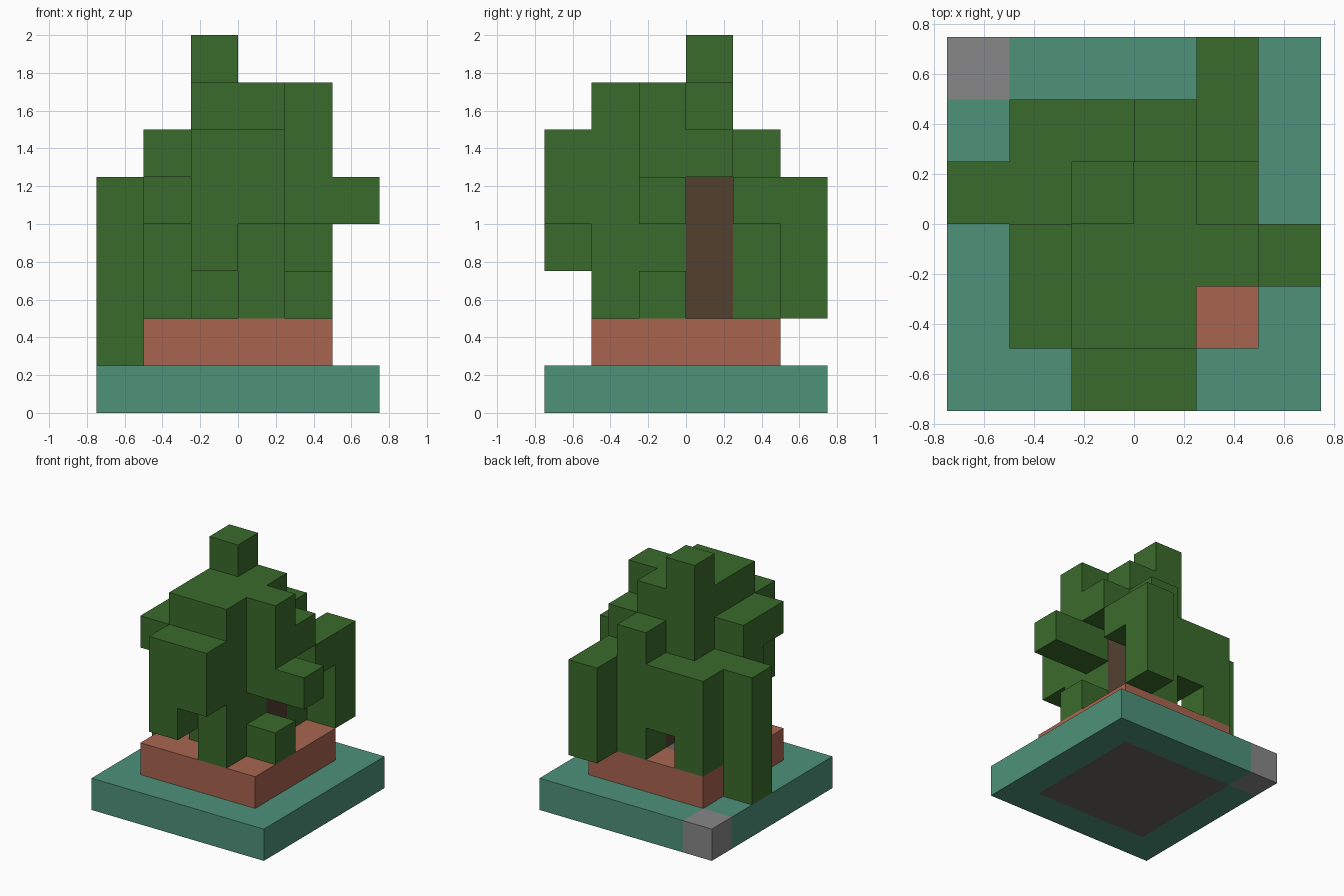
import bpy
import bmesh
from mathutils import Vector

if "Cube" in bpy.data.objects:
    bpy.data.objects.remove(bpy.data.objects["Cube"])

UNIT = 0.25
ORIGIN = Vector((-0.75, -0.75, 0.0))


def make_material(name, hex_code):
    def linear(c):
        return c / 12.92 if c <= 0.04045 else ((c + 0.055) / 1.055) ** 2.4
    rgb = [linear(int(hex_code[i:i + 2], 16) / 255) for i in (0, 2, 4)]
    mat = bpy.data.materials.new(name)
    mat.use_nodes = True
    mat.diffuse_color = (*rgb, 1)
    bsdf = mat.node_tree.nodes["Principled BSDF"]
    bsdf.inputs["Base Color"].default_value = (*rgb, 1)
    return mat


def block(xs, ys, zs):
    """All grid cells in a block; each digit pair is first and last cell."""
    spans = [range(int(s[0]), int(s[-1]) + 1) for s in (xs, ys, zs)]
    return {(x, y, z) for x in spans[0] for y in spans[1] for z in spans[2]}


def blocks(text):
    cells = set()
    for item in text.split():
        cells |= block(*item.split("/"))
    return cells


# Plinth, pot and soil
stone_corner = block("0", "5", "0")
soil = block("14", "14", "0") | block("23", "23", "1")
plinth = block("05", "05", "0") - soil - stone_corner
pot = block("14", "14", "1") - soil
trunk = block("3", "3", "24")

# Foliage as x/y/z blocks
crown = blocks("2/3/7 23/13/6 4/2/46 23/13/5 4/3/5 3/4/25")
front_leaves = blocks("2/0/35 3/0/45 23/12/34 3/1/2 23/2/2 4/2/2")
left_leaves = blocks("5/2/4 4/4/4 4/5/24")
right_leaves = blocks("1/12/5 1/23/4 0/3/14 2/3/34")
back_leaves = blocks("1/4/24 2/4/34")

green = make_material("leaf green", "3a6b2b")
parts = [
    ("plinth", plinth, make_material("teal", "4e927a")),
    ("plinth_corner", stone_corner, make_material("grey stone", "878787")),
    ("soil", soil, make_material("soil grey", "6b6560")),
    ("pot", pot, make_material("terracotta", "a9654f")),
    ("trunk", trunk, make_material("bark brown", "52402f")),
    ("crown", crown, green),
    ("front_leaves", front_leaves, green),
    ("left_leaves", left_leaves, green),
    ("right_leaves", right_leaves, green),
    ("back_leaves", back_leaves, green),
]
occupied = set().union(*(cells for _, cells, _ in parts))


def build(name, cells, mat):
    """Make an object from the outer faces of its cells."""
    bm = bmesh.new()
    for cell in sorted(cells):
        centre = Vector(cell) + Vector((0.5, 0.5, 0.5))
        for axis in range(3):
            for sign in (-1, 1):
                n = Vector((0, 0, 0))
                n[axis] = sign
                if tuple(int(c + d) for c, d in zip(cell, n)) in occupied:
                    continue
                u = Vector((0, 0, 0))
                u[(axis + 1) % 3] = 0.5
                v = n.cross(u)
                mid = centre + n * 0.5
                ring = (mid - u - v, mid + u - v, mid + u + v, mid - u + v)
                bm.faces.new([bm.verts.new(ORIGIN + p * UNIT) for p in ring])
    bmesh.ops.remove_doubles(bm, verts=bm.verts, dist=0.001)
    # Merge neighbouring coplanar squares into clean flat faces
    bmesh.ops.dissolve_limit(bm, angle_limit=0.01, verts=bm.verts, edges=bm.edges)
    mesh = bpy.data.meshes.new(name)
    bm.to_mesh(mesh)
    bm.free()
    mesh.materials.append(mat)
    bpy.context.collection.objects.link(bpy.data.objects.new(name, mesh))


for name, cells, mat in parts:
    build(name, cells, mat)
